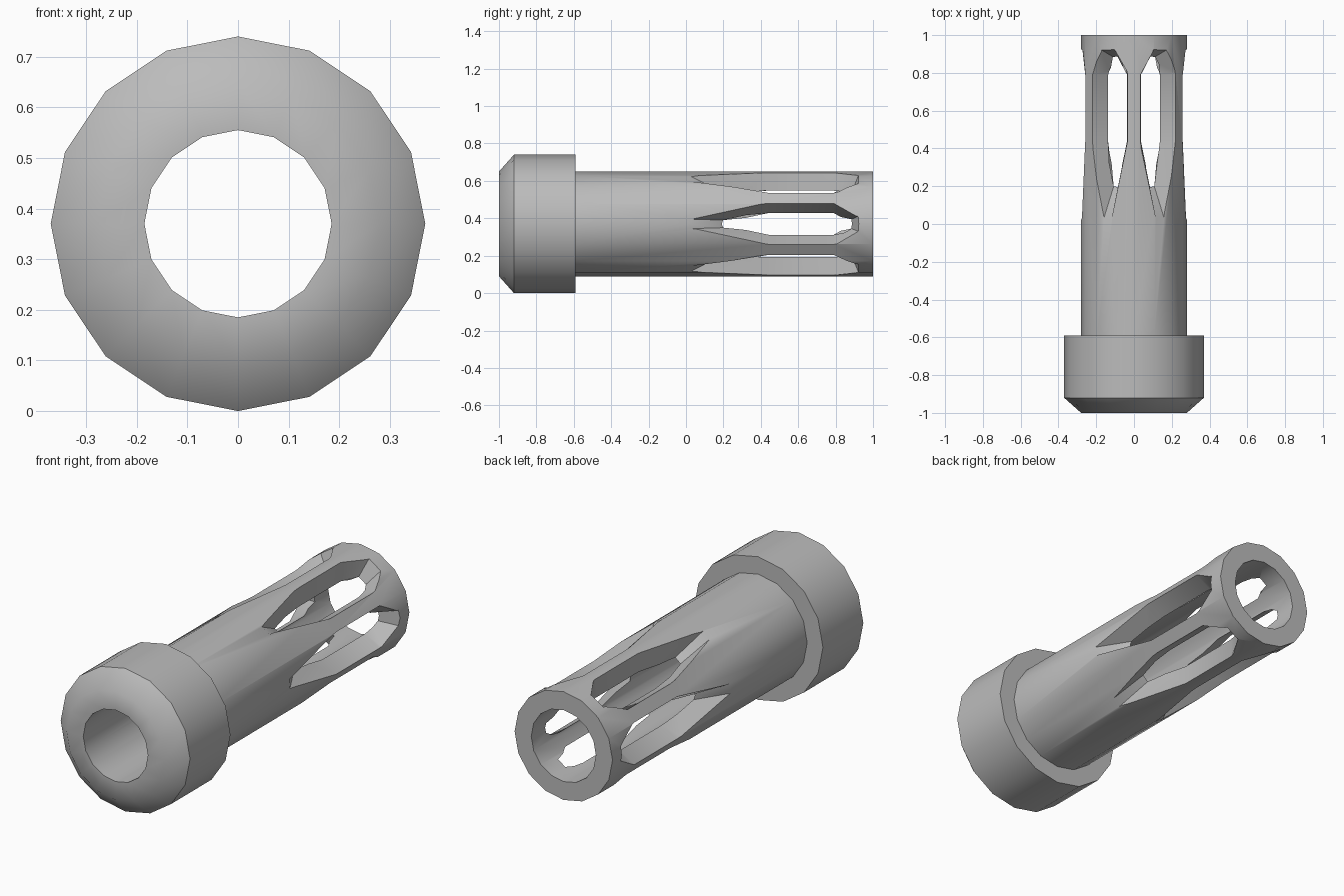
import bpy, bmesh, math
from mathutils import Vector, Matrix

cube = bpy.data.objects.get("Cube")
if cube:
    bpy.data.objects.remove(cube, do_unlink=True)

SIDES = 16
SLOTS = 6
AXIS_HEIGHT = 0.37

grey = bpy.data.materials.new("plain grey")
grey.use_nodes = True
colour = (0.5, 0.5, 0.5, 1)
grey.diffuse_color = colour
grey.node_tree.nodes["Principled BSDF"].inputs["Base Color"].default_value = colour


def add_object(name, bm):
    bmesh.ops.recalc_face_normals(bm, faces=bm.faces)
    mesh = bpy.data.meshes.new(name)
    bm.to_mesh(mesh)
    bm.free()
    mesh.materials.append(grey)
    obj = bpy.data.objects.new(name, mesh)
    obj.location.z = AXIS_HEIGHT
    bpy.context.collection.objects.link(obj)
    return obj


def bridge(bm, a, b):
    for i in range(len(a)):
        j = (i + 1) % len(a)
        bm.faces.new((a[i], a[j], b[j], b[i]))


# Collar, tube and bore: closed (radius, y) profile turned about the y axis
profile = [(0.185, -1), (0.28, -1), (0.37, -0.92), (0.37, -0.59),
           (0.28, -0.59), (0.28, 1), (0.185, 1)]
bm = bmesh.new()
rings = []
for r, y in profile:
    angles = [math.tau * i / SIDES for i in range(SIDES)]
    rings.append([bm.verts.new((r * math.cos(a), y, r * math.sin(a))) for a in angles])
for k, ring in enumerate(rings):
    bridge(bm, ring, rings[(k + 1) % len(rings)])
body = add_object("collared_tube", bm)

# Slot cutters: (y, half width) outlines at two depths, extended past the wall
outer = [(0.04, 0.025), (0.44, 0.117), (0.79, 0.117), (0.92, 0.04)]
inner = [(0.20, 0.02), (0.44, 0.062), (0.79, 0.062), (0.885, 0.025)]


def outline(bm, t, turn):
    half = [Vector(i).lerp(Vector(o), t) for i, o in zip(inner, outer)]
    x = 0.18 + 0.09 * t
    points = [(x, y, w) for y, w in half] + [(x, y, -w) for y, w in reversed(half)]
    return [bm.verts.new(turn @ Vector(p)) for p in points]


bm = bmesh.new()
for i in range(SLOTS):
    turn = Matrix.Rotation(math.tau * i / SLOTS, 3, 'Y')
    low, high = outline(bm, -0.5, turn), outline(bm, 1.3, turn)
    bridge(bm, low, high)
    bm.faces.new(low)
    bm.faces.new(high)
cutter = add_object("slot_cutter", bm)
cutter.hide_render = True

# Cut the slots
cut = body.modifiers.new("slots", 'BOOLEAN')
cut.operation = 'DIFFERENCE'
cut.solver = 'EXACT'
cut.object = cutter
bpy.ops.object.select_all(action='DESELECT')
body.select_set(True)
bpy.context.view_layer.objects.active = body
bpy.ops.object.modifier_apply(modifier=cut.name)
bpy.data.objects.remove(cutter, do_unlink=True)
bpy.ops.object.shade_smooth_by_angle(angle=math.radians(45))
